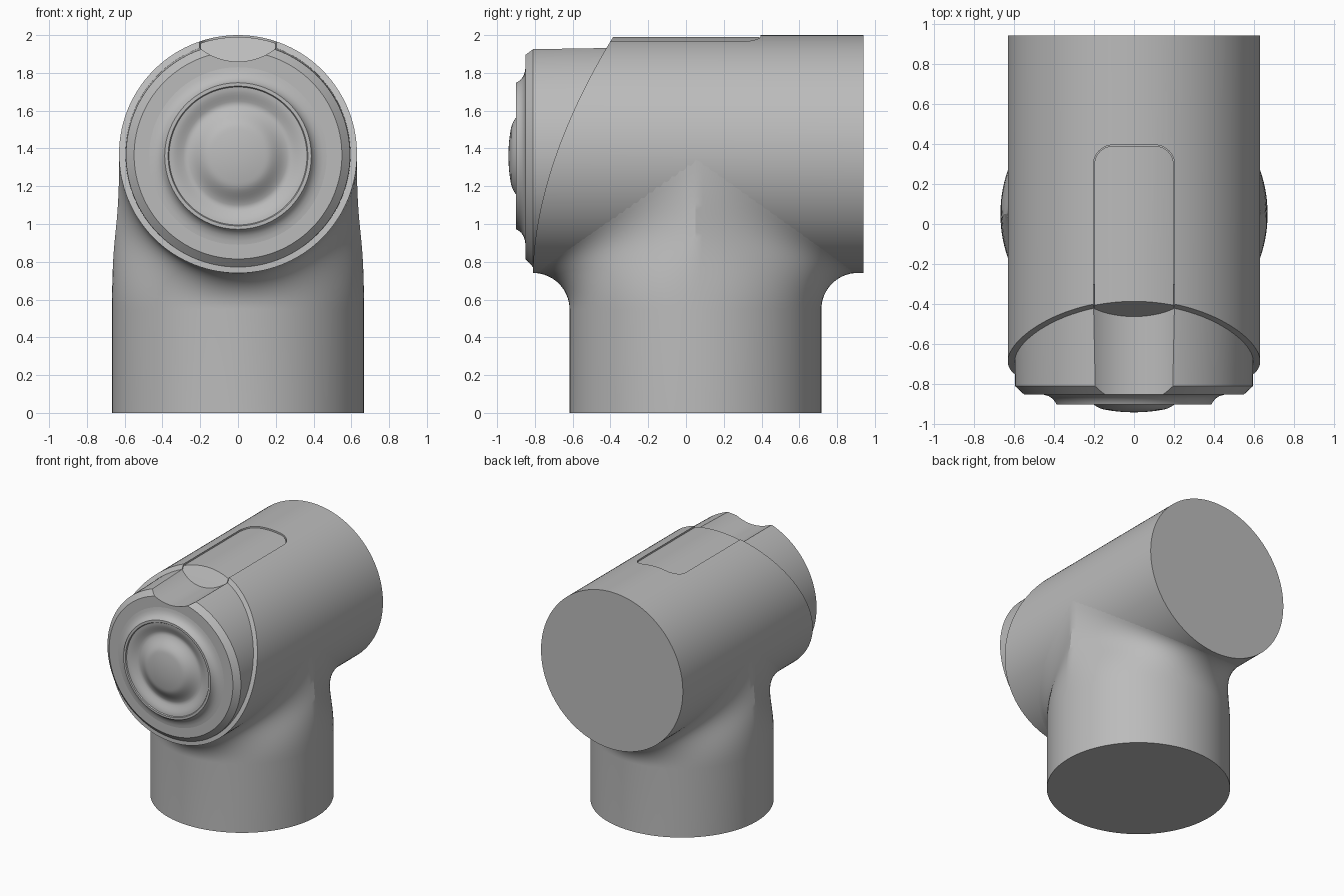
import bpy, bmesh, math
from mathutils import Vector

if "Cube" in bpy.data.objects:
    bpy.data.objects.remove(bpy.data.objects["Cube"], do_unlink=True)

AXIS_Z = 1.37      # height of the horizontal barrel axis
BARREL_R = 0.63
NECK_R, NECK_Y = 0.667, 0.05
BACK_Y = 0.94
SEGS = 128

grey = bpy.data.materials.new("plain grey")
grey.use_nodes = True
grey.diffuse_color = (0.5, 0.5, 0.5, 1)
grey.node_tree.nodes["Principled BSDF"].inputs["Base Color"].default_value = (0.5, 0.5, 0.5, 1)


def make(name, verts, faces):
    mesh = bpy.data.meshes.new(name)
    mesh.from_pydata(verts, [], faces)
    bm = bmesh.new()
    bm.from_mesh(mesh)
    bmesh.ops.recalc_face_normals(bm, faces=bm.faces)
    bm.to_mesh(mesh)
    bm.free()
    obj = bpy.data.objects.new(name, mesh)
    bpy.context.collection.objects.link(obj)
    mesh.materials.append(grey)
    return obj


def activate(obj):
    bpy.ops.object.select_all(action="DESELECT")
    obj.select_set(True)
    bpy.context.view_layer.objects.active = obj


def boolean(obj, cutter, operation):
    activate(obj)
    mod = obj.modifiers.new("cut", "BOOLEAN")
    mod.operation, mod.solver, mod.object = operation, "EXACT", cutter
    bpy.ops.object.modifier_apply(modifier=mod.name)
    bpy.data.objects.remove(cutter, do_unlink=True)


def smooth(obj, degrees=30):
    activate(obj)
    bpy.ops.object.shade_smooth_by_angle(angle=math.radians(degrees))


def bridge(rings, n):
    return [(a * n + i, a * n + (i + 1) % n, (a + 1) * n + (i + 1) % n, (a + 1) * n + i)
            for a in range(rings - 1) for i in range(n)]


def front_cut(z):
    """Curved front edge of the barrel, sweeping back toward the top."""
    u = max(0, (z - AXIS_Z + BARREL_R) / (2 * BARREL_R))
    return -0.81 + 0.43 * u ** 1.8


def barrel_solid(name, r):
    n = SEGS
    angles = [(i + 0.5) * math.tau / n for i in range(n)]
    ring = [(r * math.sin(a), AXIS_Z + r * math.cos(a)) for a in angles]
    verts = [(x, front_cut(z), z) for x, z in ring] + [(x, BACK_Y, z) for x, z in ring]
    faces = bridge(2, n) + [tuple(range(n, 2 * n))]
    faces += [(i, i + 1, n - 2 - i, n - 1 - i) for i in range(n // 2 - 1)]
    return make(name, verts, faces)


def slot_prism(half, back, radius):
    """Upright prism with two rounded back corners."""
    outline = [(-half, -0.6), (half, -0.6)]
    for side, start in ((1, 0), (-1, 90)):
        for k in range(13):
            a = math.radians(start + k * 7.5)
            outline.append((side * (half - radius) + radius * math.cos(a),
                            back - radius + radius * math.sin(a)))
    n = len(outline)
    verts = [(x, y, z) for z in (1.8, 2.1) for x, y in outline]
    return make("slot_cutter", verts,
                bridge(2, n) + [tuple(range(n)), tuple(range(n, 2 * n))])


def lathe_y(name, profile, cz):
    """Turn (radius, y) points around a front-to-back axis; closed at both ends."""
    n = SEGS
    verts = [(r * math.sin(i * math.tau / n), y, cz + r * math.cos(i * math.tau / n))
             for r, y in profile for i in range(n)]
    last = (len(profile) - 1) * n
    return make(name, verts, bridge(len(profile), n)
                + [tuple(range(n)), tuple(range(last, last + n))])


# Horizontal barrel with a rounded slot along its top
barrel = barrel_solid("barrel", BARREL_R)
boolean(barrel, slot_prism(0.203, 0.395, 0.1), "DIFFERENCE")
smooth(barrel)

# Slightly sunken slider filling the slot
slider = barrel_solid("top_slider", BARREL_R - 0.01)
boolean(slider, slot_prism(0.198, 0.39, 0.095), "INTERSECT")
smooth(slider)

# Vertical neck, flaring smoothly into the underside of the barrel
STEPS = 16
verts = [(NECK_R * math.cos(i * math.tau / SEGS),
          NECK_Y + NECK_R * math.sin(i * math.tau / SEGS), 0) for i in range(SEGS)]
curves = []
for i in range(SEGS):
    c, s = math.cos(i * math.tau / SEGS), math.sin(i * math.tau / SEGS)
    low = Vector((NECK_R * c, NECK_Y + NECK_R * s, 0.55))
    r = BARREL_R - 0.001
    high = Vector((r * c, NECK_Y + 0.86 * s, AXIS_Z - r * abs(s)))
    normal = Vector((c, 0, -abs(s)))
    pull = low - high
    pull -= normal * pull.dot(normal)
    p1 = low + Vector((0, 0, 0.55 * (high.z - low.z)))
    p2 = high + 0.55 * pull
    curves.append([low * (1 - t) ** 3 + p1 * 3 * t * (1 - t) ** 2
                   + p2 * 3 * t * t * (1 - t) + high * t ** 3
                   for t in (k / STEPS for k in range(STEPS + 1))])
for k in range(STEPS + 1):
    verts += [curves[i][k] for i in range(SEGS)]
neck = make("neck", verts, bridge(STEPS + 2, SEGS) + [tuple(range(SEGS))])
smooth(neck)

# Front cap with chamfered edge and a thumb groove across its top
cap = lathe_y("front_cap", [(0.604, -0.3), (0.593, -0.81), (0.55, -0.85), (0.3, -0.85)], 1.365)
groove = lathe_y("groove_cutter", [(0.32, -1.0), (0.32, -0.2)], 2.18)
boolean(cap, groove, "DIFFERENCE")
smooth(cap, 20)

# Round button: soft outer flare, raised rim, dished ring and central dome
profile = [(0.3, -0.82), (0.48, -0.849), (0.45, -0.852), (0.425, -0.86), (0.405, -0.873),
           (0.393, -0.89), (0.388, -0.9), (0.37, -0.9), (0.365, -0.892)]
for k in range(1, 25):
    t = k / 24
    profile.append((0.365 * (1 - t) + 0.004 * t,
                    -0.892 + 0.03 * math.sin(math.pi * min(1, t * 1.7)) ** 2 * (t < 0.59)
                    - 0.048 * (1 - (1 - max(0, t - 0.25) / 0.75) ** 2)))
button = lathe_y("round_button", profile, 1.36)
smooth(button, 40)
